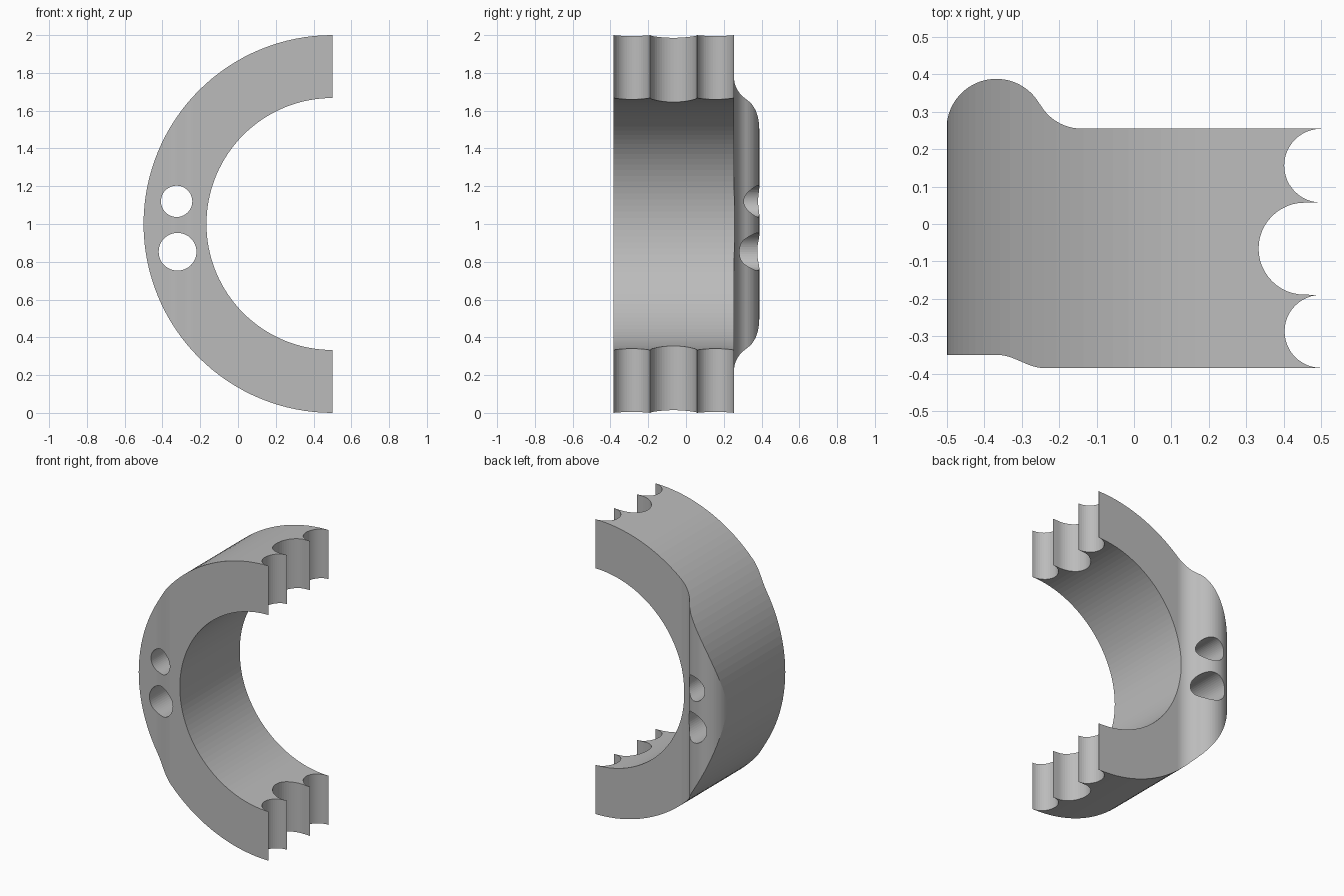
import bpy
from math import pi, cos, sin, radians

default = bpy.data.objects.get("Cube")
if default:
    bpy.data.objects.remove(default, do_unlink=True)

SEGMENTS = 128

grey = bpy.data.materials.new("plain grey")
grey.use_nodes = True
colour = (0.5, 0.5, 0.5, 1)
grey.diffuse_color = colour
grey.node_tree.nodes["Principled BSDF"].inputs["Base Color"].default_value = colour


def new_object(name, verts, faces):
    mesh = bpy.data.meshes.new(name)
    mesh.from_pydata(verts, [], faces)
    mesh.materials.append(grey)
    obj = bpy.data.objects.new(name, mesh)
    bpy.context.collection.objects.link(obj)
    return obj


def arc(cx, cy, r, start, end, steps=24):
    angles = [radians(start + (end - start) * i / steps) for i in range(steps + 1)]
    return [(cx + r * cos(a), cy + r * sin(a)) for a in angles]


def prism(name, outline, low, high):
    """Extrude a counter-clockwise plan outline along z."""
    n = len(outline)
    verts = [(x, y, z) for z in (low, high) for x, y in outline]
    faces = [tuple(reversed(range(n))), tuple(range(n, 2 * n))]
    faces += [(i, (i + 1) % n, n + (i + 1) % n, n + i) for i in range(n)]
    return new_object(name, verts, faces)


def ring(name, cx, cz, outer, inner, depth):
    """Thick tube whose axis runs along y."""
    n = SEGMENTS
    loops = [(outer, -depth), (outer, depth), (inner, depth), (inner, -depth)]
    verts = [(cx + r * cos(2 * pi * i / n), y, cz + r * sin(2 * pi * i / n))
             for r, y in loops for i in range(n)]
    faces = []
    for k in range(4):
        a, b = k * n, (k + 1) % 4 * n
        faces += [(a + i, b + i, b + (i + 1) % n, a + (i + 1) % n) for i in range(n)]
    return new_object(name, verts, faces)


def boolean(target, cutter, operation):
    mod = target.modifiers.new(operation.title(), "BOOLEAN")
    mod.operation = operation
    mod.solver = "EXACT"
    mod.object = cutter
    cutter.hide_render = True
    bpy.context.view_layer.objects.active = target
    bpy.ops.object.modifier_apply(modifier=mod.name)
    bpy.data.objects.remove(cutter, do_unlink=True)


# Ring body, later trimmed to a half
half_ring = ring("half_ring", 0.5, 1, 1, 0.667, 0.6)

# Plan outline: stepped front, three scallops at the open end, rounded rear bump
step = [(-0.365 + 0.125 * t / 12, -0.3675 + 0.0175 * cos(pi * t / 12)) for t in range(13)]
outline = [(-0.6, -0.35)] + step + [(0.5, -0.385)]
outline += arc(0.5, -0.287, 0.0975, 270, 90)
outline += arc(0.456, -0.066, 0.123, 270, 90)
outline += arc(0.5, 0.156, 0.0985, 270, 90)
outline += [(0.5, 0.255)]
outline += arc(-0.14, 0.382, 0.127, 270, 209.2, 16)
outline += arc(-0.368, 0.255, 0.133, 29.2, 180, 32)
outline += [(-0.6, 0.255)]
boolean(half_ring, prism("plan_cutter", outline, -0.5, 2.5), "INTERSECT")

# Two round holes running front to back
for x, z, r in [(-0.325, 1.12, 0.083), (-0.32, 0.853, 0.1)]:
    bpy.ops.mesh.primitive_cylinder_add(vertices=48, radius=r, depth=2,
                                        location=(x, 0, z), rotation=(pi / 2, 0, 0))
    hole = bpy.context.object
    hole.name = "hole_cutter"
    hole.data.materials.append(grey)
    boolean(half_ring, hole, "DIFFERENCE")
